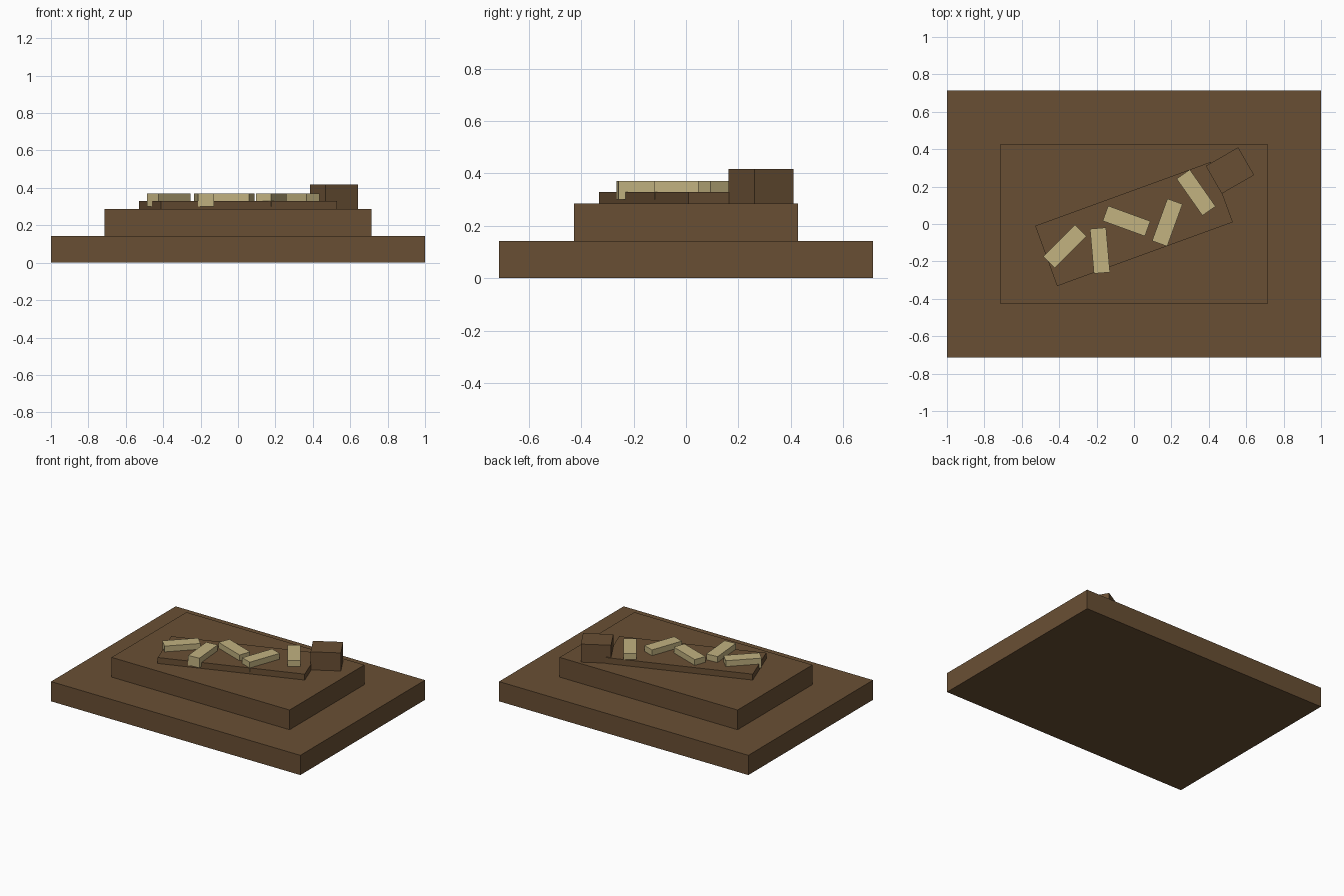
import bpy
import math

cube = bpy.data.objects.get("Cube")
if cube:
    bpy.data.objects.remove(cube, do_unlink=True)


def material(name, rgb):
    mat = bpy.data.materials.new(name)
    mat.use_nodes = True
    colour = (*rgb, 1.0)
    mat.diffuse_color = colour
    mat.node_tree.nodes["Principled BSDF"].inputs["Base Color"].default_value = colour
    return mat


def block(name, size, centre, bottom, mat, angle=0):
    """Box of a given size, resting at height bottom, turned about z."""
    sx, sy, sz = size
    bpy.ops.mesh.primitive_cube_add(
        size=1,
        location=(centre[0], centre[1], bottom + sz / 2),
        rotation=(0, 0, math.radians(angle)),
    )
    obj = bpy.context.object
    obj.name = name
    obj.scale = size
    bpy.ops.object.transform_apply(location=False, rotation=False, scale=True)
    obj.data.materials.append(mat)
    return obj


earth = material("earth brown", (0.141, 0.078, 0.034))
sand = material("pale sand", (0.539, 0.445, 0.216))

# Stepped mound
STEP = 0.143
block("lower_step", (2, 1.428, STEP), (0, 0), 0, earth)
block("upper_step", (1.428, 0.857, STEP), (0, 0), STEP, earth)

# Turned slab with a block at its far end
block("slab", (1, 0.343, 0.043), (0, 0), 2 * STEP, earth, 20)
block("end_block", (0.2, 0.171, 0.131), (0.513, 0.286), 2 * STEP, earth, 30)

# Scattered pale bars, partly sunk into the slab
bars = [
    (-0.37, -0.12, 45),
    (-0.182, -0.142, -85),
    (-0.04, 0.016, -20),
    (0.178, 0.008, 70),
    (0.332, 0.168, -55),
]
for i, (x, y, angle) in enumerate(bars, 1):
    block(f"bar_{i}", (0.24, 0.086, 0.071), (x, y), 0.3, sand, angle)
